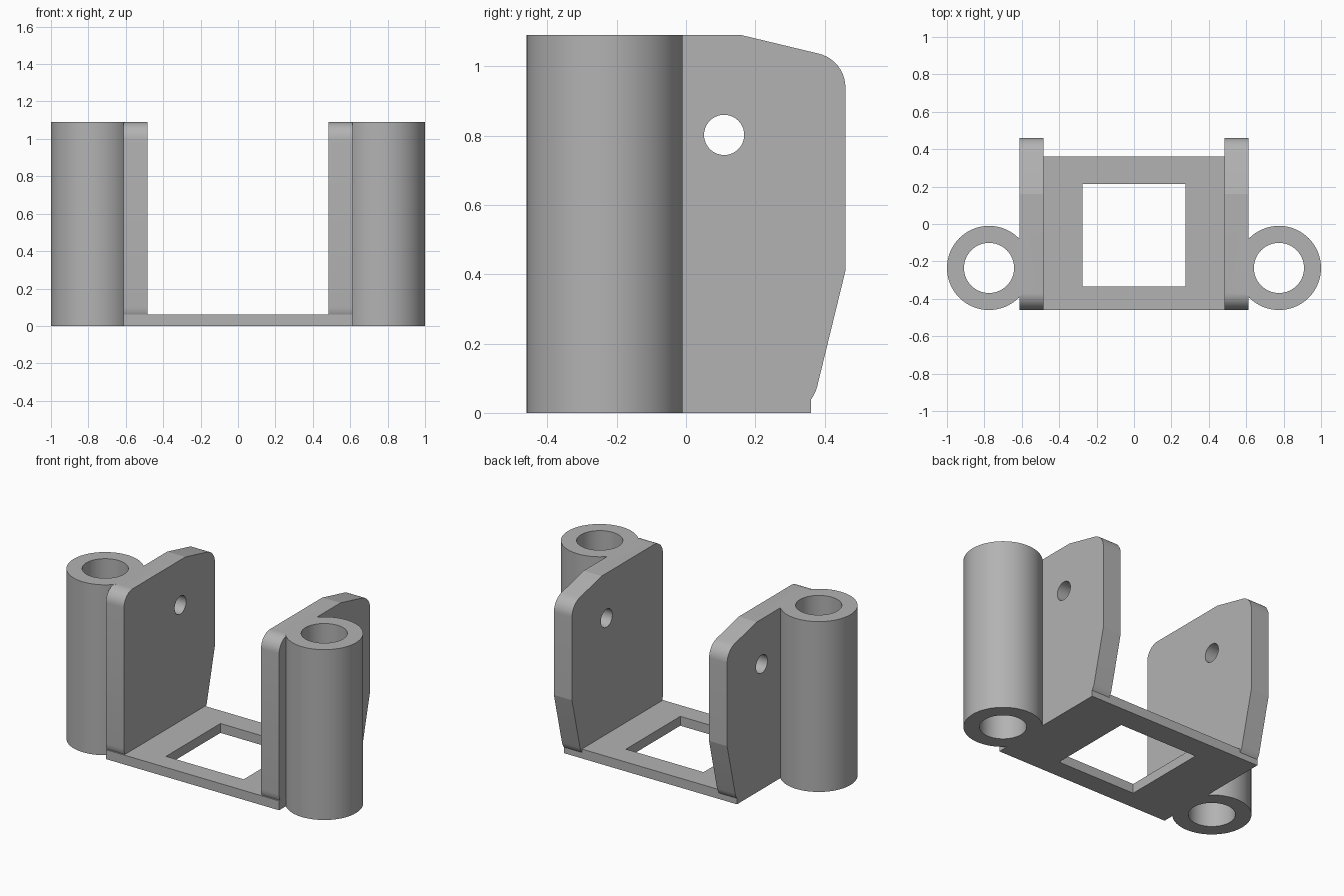
import bpy, bmesh, math
from mathutils import Vector, Matrix

cube = bpy.data.objects.get("Cube")
if cube:
    bpy.data.objects.remove(cube, do_unlink=True)

HEIGHT = 1.09
WALL_IN, WALL_OUT = 0.485, 0.613

grey = bpy.data.materials.new("plain_grey")
grey.use_nodes = True
colour = (0.45, 0.45, 0.45, 1)
grey.diffuse_color = colour
grey.node_tree.nodes["Principled BSDF"].inputs["Base Color"].default_value = colour


def finish(name, bm):
    bmesh.ops.recalc_face_normals(bm, faces=bm.faces)
    mesh = bpy.data.meshes.new(name)
    bm.to_mesh(mesh)
    bm.free()
    mesh.materials.append(grey)
    obj = bpy.data.objects.new(name, mesh)
    bpy.context.collection.objects.link(obj)
    return obj


def prism(name, points, offset):
    """Extrude a flat outline along an offset."""
    bm = bmesh.new()
    face = bm.faces.new([bm.verts.new(p) for p in points])
    result = bmesh.ops.extrude_face_region(bm, geom=[face])
    verts = [v for v in result["geom"] if isinstance(v, bmesh.types.BMVert)]
    bmesh.ops.translate(bm, verts=verts, vec=offset)
    return finish(name, bm)


def box(name, x0, x1, y0, y1, z0, z1):
    return prism(name, [(x0, y0, z0), (x1, y0, z0), (x1, y1, z0), (x0, y1, z0)], (0, 0, z1 - z0))


def cylinder(name, centre, radius, depth, axis="Z", segments=64):
    bm = bmesh.new()
    turn = Matrix.Rotation(math.pi / 2, 4, "Y") if axis == "X" else Matrix()
    bmesh.ops.create_cone(bm, cap_ends=True, segments=segments, radius1=radius, radius2=radius,
                          depth=depth, matrix=Matrix.Translation(centre) @ turn)
    return finish(name, bm)


def rounded(corners, steps=10):
    """Replace each corner (y, z, radius) by a tangent arc."""
    out = []
    for i, (y, z, r) in enumerate(corners):
        p = Vector((y, z))
        if r == 0:
            out.append(p)
            continue
        a = (Vector(corners[i - 1][:2]) - p).normalized()
        b = (Vector(corners[(i + 1) % len(corners)][:2]) - p).normalized()
        half = a.angle(b) / 2
        centre = p + (a + b).normalized() * r / math.sin(half)
        start = p + a * r / math.tan(half) - centre
        end = p + b * r / math.tan(half) - centre
        sweep = math.pi - 2 * half
        for k in range(steps + 1):
            t = k / steps
            out.append(centre + (start * math.sin((1 - t) * sweep)
                                 + end * math.sin(t * sweep)) / math.sin(sweep))
    return out


def combine(target, other, operation):
    mod = target.modifiers.new("join", "BOOLEAN")
    mod.operation, mod.solver, mod.object = operation, "EXACT", other
    bpy.context.view_layer.objects.active = target
    bpy.ops.object.modifier_apply(modifier=mod.name)
    bpy.data.objects.remove(other, do_unlink=True)


# Base plate with a square window
bracket = box("mounting_bracket", -WALL_OUT, WALL_OUT, -0.46, 0.36, 0, 0.06)
combine(bracket, box("window_cutter", -0.275, 0.275, -0.335, 0.215, -0.1, 0.2), "DIFFERENCE")

# Side walls, each fused to an upright sleeve
outline = rounded([(-0.46, 0, 0.1), (0.36, 0, 0.1), (0.46, 0.41, 0),
                   (0.46, 1.018, 0.1), (0.16, HEIGHT, 0), (-0.46, HEIGHT, 0.09)])
for label, side in (("left", 1), ("right", -1)):
    wall = prism(label + "_wall", [(side * WALL_IN, p.x, p.y) for p in outline],
                 (side * (WALL_OUT - WALL_IN), 0, 0))
    sleeve = cylinder(label + "_sleeve", (side * 0.775, -0.235, HEIGHT / 2), 0.225, HEIGHT)
    combine(wall, sleeve, "UNION")
    bore = cylinder(label + "_bore", (side * 0.775, -0.235, HEIGHT / 2), 0.134, HEIGHT + 0.2)
    combine(wall, bore, "DIFFERENCE")
    pivot = cylinder(label + "_pivot_hole", (side * 0.55, 0.11, 0.802), 0.058, 0.3, "X", 40)
    combine(wall, pivot, "DIFFERENCE")
    combine(bracket, wall, "UNION")

# Smooth round surfaces, crisp edges
bpy.ops.object.select_all(action="DESELECT")
bracket.select_set(True)
bpy.context.view_layer.objects.active = bracket
bpy.ops.object.shade_smooth_by_angle(angle=math.radians(12))
